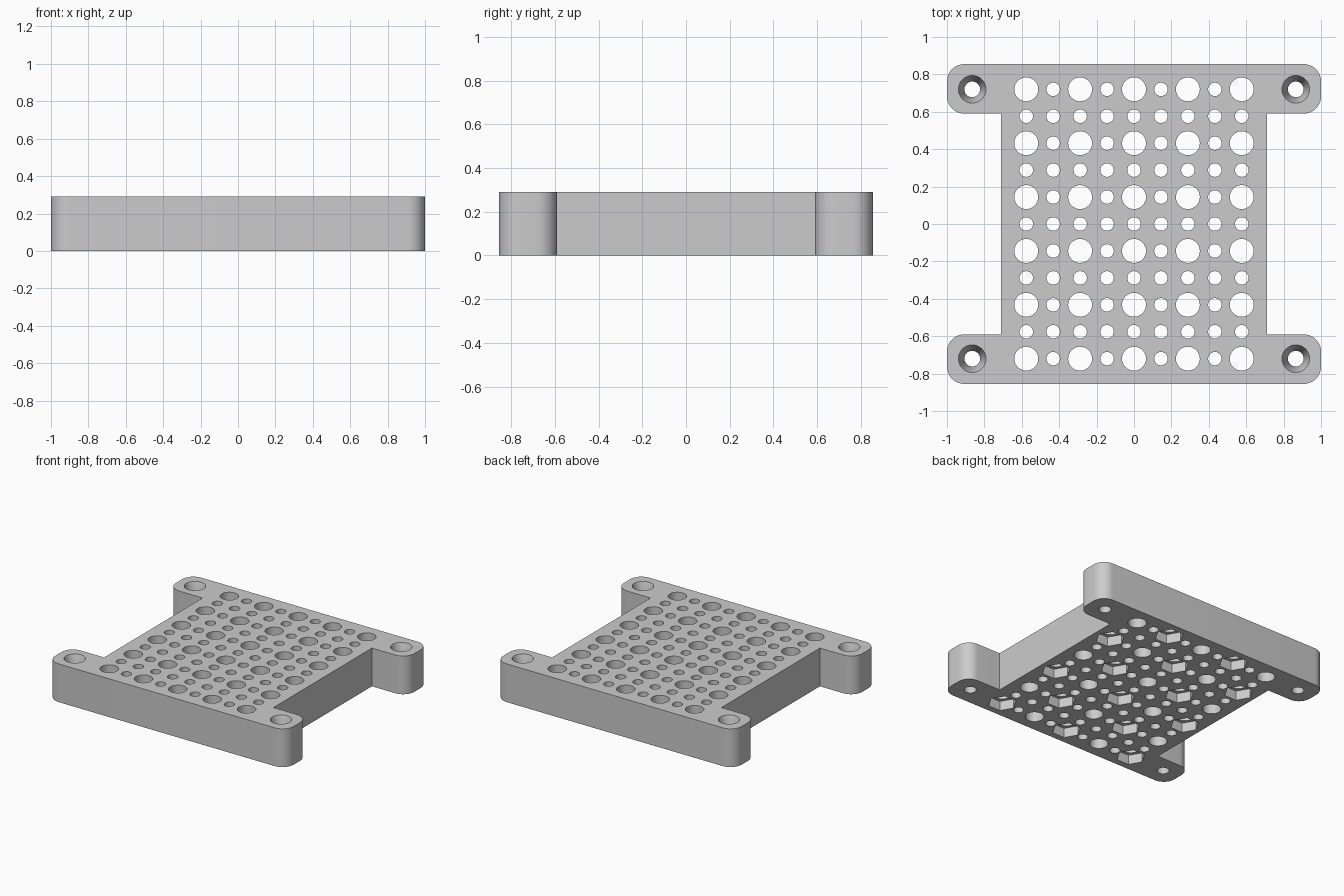
import bpy, bmesh, math

cube = bpy.data.objects.get("Cube")
if cube:
    bpy.data.objects.remove(cube, do_unlink=True)

HEIGHT = 0.29
PITCH = 0.144
OVER = 0.02

grey = bpy.data.materials.new("light_grey")
grey.use_nodes = True
grey.diffuse_color = (0.6, 0.6, 0.6, 1)
grey.node_tree.nodes["Principled BSDF"].inputs["Base Color"].default_value = (0.6, 0.6, 0.6, 1)


def make_object(name, bm):
    bmesh.ops.recalc_face_normals(bm, faces=bm.faces)
    mesh = bpy.data.meshes.new(name)
    bm.to_mesh(mesh)
    bm.free()
    mesh.materials.append(grey)
    obj = bpy.data.objects.new(name, mesh)
    bpy.context.collection.objects.link(obj)
    return obj


def add_bore(bm, x, y, profile, sides):
    """Closed round or hexagonal solid from (z, radius) steps."""
    rings = []
    for z, r in profile:
        rings.append([bm.verts.new((x + r * math.cos(math.tau * k / sides),
                                    y + r * math.sin(math.tau * k / sides), z))
                      for k in range(sides)])
    for low, high in zip(rings, rings[1:]):
        for k in range(sides):
            n = (k + 1) % sides
            bm.faces.new((low[k], low[n], high[n], high[k]))
    bm.faces.new(rings[0][::-1])
    bm.faces.new(rings[-1])


def arc(cx, cy, r, start):
    return [(cx + r * math.cos(math.radians(start + a)),
             cy + r * math.sin(math.radians(start + a)))
            for a in (90 * k / 10 for k in range(11))]


# Plate outline: one quarter with a rounded mounting ear, mirrored round
R = 0.093
quarter = [(0.71, 0.59)] + arc(1 - R, 0.59 + R, R, -90) + arc(1 - R, 0.855 - R, R, 0)
half = quarter + [(-x, y) for x, y in reversed(quarter)]
outline = half + [(-x, -y) for x, y in half]

bm = bmesh.new()
base = bm.faces.new([bm.verts.new((x, y, 0)) for x, y in outline])
top = bmesh.ops.extrude_face_region(bm, geom=[base])["geom"]
bmesh.ops.translate(bm, vec=(0, 0, HEIGHT),
                    verts=[v for v in top if isinstance(v, bmesh.types.BMVert)])
plate = make_object("perforated_plate", bm)

# Through holes, hexagonal pockets underneath, countersunk screw holes
holes, pockets = bmesh.new(), bmesh.new()
for i in range(9):
    for j in range(11):
        x, y = (i - 4) * PITCH, (j - 5) * PITCH
        large = i % 2 == 0 and j % 2 == 0
        r = 0.064 if large else 0.036
        add_bore(holes, x, y, [(-OVER, r), (HEIGHT + OVER, r)], 32 if large else 24)
        if large and (i // 2 + j // 2) % 2 == 0:
            add_bore(pockets, x, y, [(-OVER, 0.1), (0.072, 0.1)], 6)
for x in (-0.865, 0.865):
    for y in (-0.72, 0.72):
        add_bore(holes, x, y, [(-OVER, 0.042), (HEIGHT - 0.1, 0.042),
                               (HEIGHT, 0.074), (HEIGHT + OVER, 0.08)], 32)

cutters = [make_object("hole_cutter", holes), make_object("pocket_cutter", pockets)]
bpy.context.view_layer.objects.active = plate
plate.select_set(True)
for cutter in cutters:
    cutter.hide_render = True
    mod = plate.modifiers.new(cutter.name, 'BOOLEAN')
    mod.operation = 'DIFFERENCE'
    mod.solver = 'EXACT'
    mod.object = cutter
    bpy.ops.object.modifier_apply(modifier=mod.name)
for cutter in cutters:
    bpy.data.objects.remove(cutter, do_unlink=True)

bpy.ops.object.shade_smooth_by_angle(angle=math.radians(30))
